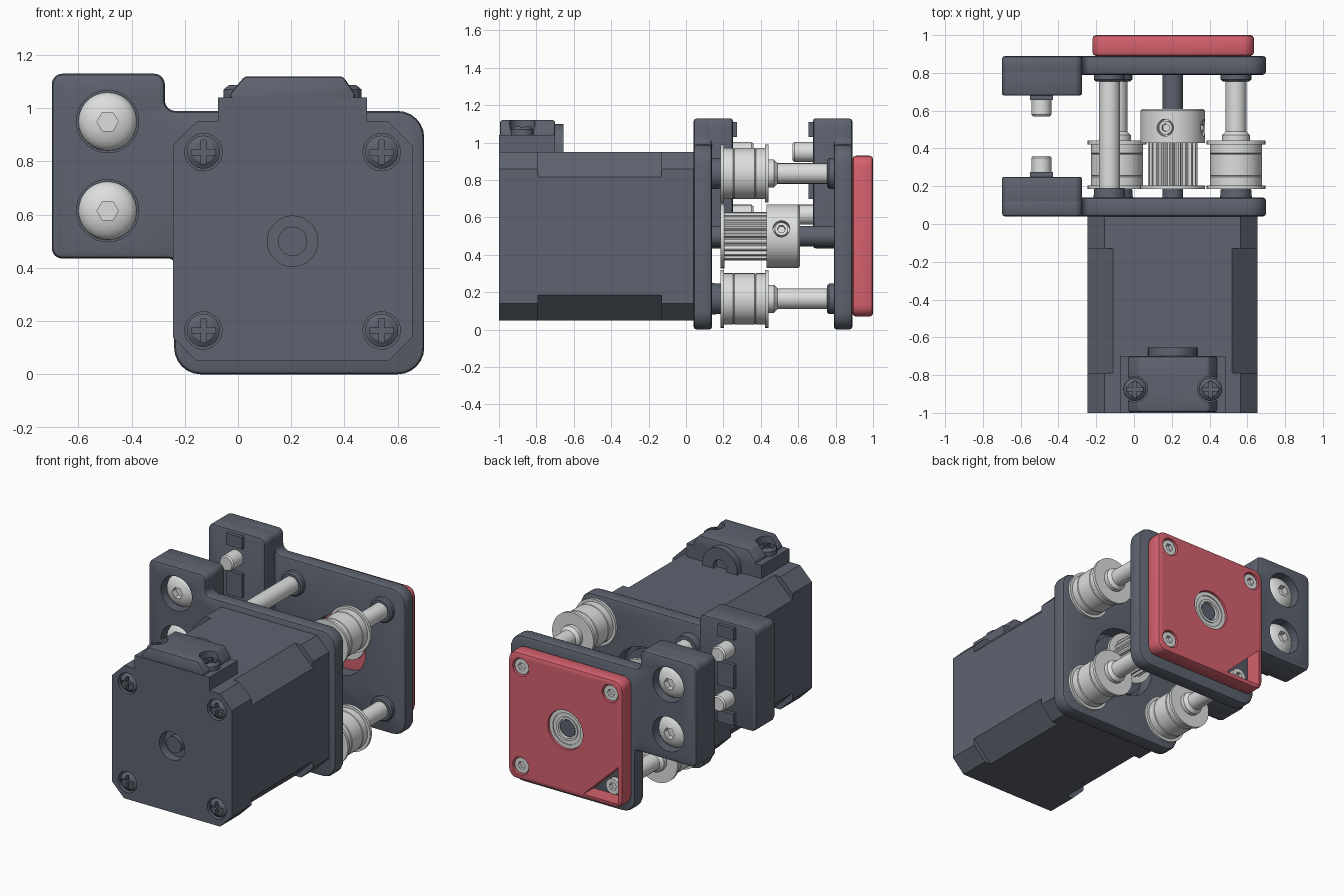
import bpy, bmesh, math
from mathutils import Vector

if "Cube" in bpy.data.objects:
    bpy.data.objects.remove(bpy.data.objects["Cube"])


def material(name, rgb):
    m = bpy.data.materials.new(name)
    m.use_nodes = True
    m.diffuse_color = (*rgb, 1)
    m.node_tree.nodes["Principled BSDF"].inputs["Base Color"].default_value = (*rgb, 1)
    return m


DARK = material("slate grey", (0.11, 0.125, 0.16))
LIGHT = material("light metal", (0.72, 0.73, 0.73))
RED = material("coral red", (0.67, 0.12, 0.155))
parts = []


def build(name, bm, mat, bevel=0):
    bmesh.ops.recalc_face_normals(bm, faces=bm.faces)
    me = bpy.data.meshes.new(name)
    bm.to_mesh(me)
    bm.free()
    me.materials.append(mat)
    ob = bpy.data.objects.new(name, me)
    bpy.context.collection.objects.link(ob)
    if bevel:
        mod = ob.modifiers.new("bevel", "BEVEL")
        mod.width, mod.segments, mod.limit_method = bevel, 2, "ANGLE"
        apply(ob, mod)
    parts.append(ob)
    return ob


def apply(ob, mod):
    bpy.context.view_layer.objects.active = ob
    bpy.ops.object.modifier_apply(modifier=mod.name)


def cut(ob, *cutters):
    for c in cutters:
        mod = ob.modifiers.new("cut", "BOOLEAN")
        mod.operation, mod.solver, mod.object = "DIFFERENCE", "EXACT", c
        apply(ob, mod)
        parts.remove(c)
        bpy.data.objects.remove(c)


def prism(name, outline, y0, y1, mat=DARK, bevel=0):
    # extrude an x-z outline along y
    bm = bmesh.new()
    a, b = ([bm.verts.new((x, y, z)) for x, z in outline] for y in (y0, y1))
    bm.faces.new(a)
    bm.faces.new(b)
    for i in range(len(a)):
        bm.faces.new((a[i - 1], a[i], b[i], b[i - 1]))
    return build(name, bm, mat, bevel)


def lathe(name, origin, profile, mat=DARK, axis=(0, 1, 0), segs=40):
    # revolve (radius, height) pairs about an axis
    q = Vector(axis).to_track_quat("Z", "Y")
    bm = bmesh.new()
    rings = []
    for r, h in profile:
        ring = []
        for i in range(segs):
            t = math.tau * i / segs
            p = q @ Vector((r * math.cos(t), r * math.sin(t), h))
            ring.append(bm.verts.new(Vector(origin) + p))
        rings.append(ring)
    for a, b in zip(rings, rings[1:]):
        for i in range(segs):
            bm.faces.new((a[i - 1], a[i], b[i], b[i - 1]))
    bm.faces.new(rings[0])
    bm.faces.new(rings[-1])
    return build(name, bm, mat)


def rod(name, x, z, r, y0, y1, mat=DARK, segs=40):
    return lathe(name, (x, 0, z), [(r, y0), (r, y1)], mat, segs=segs)


def rect(x0, x1, z0, z1):
    return [(x0, z0), (x1, z0), (x1, z1), (x0, z1)]


def rounded(points, radii, steps=6):
    # round right-angled corners (steps=1 gives chamfers)
    out = []
    for i, p in enumerate(points):
        p, r = Vector(p), radii[i]
        d1 = (Vector(points[i - 1]) - p).normalized()
        d2 = (Vector(points[(i + 1) % len(points)]) - p).normalized()
        for k in range(steps + 1):
            a = math.pi / 2 * k / steps
            out.append(p + (d1 + d2) * r - (d2 * math.cos(a) + d1 * math.sin(a)) * r)
    return out


CX, CZ = 0.205, 0.5
CORNERS = [(x, z) for x in (-0.13, 0.54) for z in (0.165, 0.835)]

# motor body: end caps with small chamfers, core with larger ones
body = rect(-0.245, 0.655, 0.05, 0.95)
front_cap = prism("motor_front_cap", rounded(body, [0.09] * 4, 1), -1, -0.79)
prism("motor_core", rounded(body, [0.135] * 4, 1), -0.79, -0.13)
prism("motor_rear_cap", rounded(body, [0.09] * 4, 1), -0.13, 0.04)
rod("motor_boss", CX, CZ, 0.2, 0.03, 0.09)
cut(front_cap, rod("cutter", CX, CZ, 0.095, -1.1, -0.94),
    *[rod("cutter", x, z, 0.07, -1.1, -0.96) for x, z in CORNERS])
rod("shaft_end", CX, CZ, 0.055, -0.98, -0.9)

# motor screws with cross recess
for x, z in CORNERS:
    s = lathe("motor_screw", (x, 0, z), [(0.04, -1.0), (0.062, -0.985), (0.062, -0.94)])
    cut(s, prism("cutter", rect(x - 0.045, x + 0.045, z - 0.01, z + 0.01), -1.1, -0.975),
        prism("cutter", rect(x - 0.01, x + 0.01, z - 0.045, z + 0.045), -1.1, -0.975))

# cable connector housing on top of the motor
prism("connector_base", rect(-0.075, 0.485, 0.94, 1.04), -1, -0.7)
tower = prism("connector_tower", [(-0.03, 1.0), (0.44, 1.0), (0.44, 1.055), (0.395, 1.12),
                                  (0.025, 1.12), (-0.03, 1.055)], -0.995, -0.7, DARK, 0.012)
arch = [(CX + 0.13 * math.cos(math.pi * i / 16), 0.97 + 0.13 * math.sin(math.pi * i / 16))
        for i in range(17)]
collar = prism("cable_outlet", [(0.335, 0.94)] + arch + [(0.075, 0.94)], -0.72, -0.655)
cut(collar, rod("cutter", CX, 0.97, 0.05, -0.69, -0.6))
for x in (0.005, 0.405):
    top = (x, -0.875, 0)
    cut(tower, lathe("cutter", top, [(0.068, 1.041), (0.068, 1.3)], axis=(0, 0, 1)))
    s = lathe("connector_screw", top, [(0.06, 1.02), (0.06, 1.07), (0.04, 1.087)], axis=(0, 0, 1))
    for w, d in ((0.045, 0.009), (0.009, 0.045)):
        cut(s, prism("cutter", rect(x - w, x + w, 1.068, 1.2), -0.875 - d, -0.875 + d))

# two mounting plates, the rear one mirroring the front one
outline = rounded([(-0.24, 0), (0.7, 0), (0.7, 0.99), (-0.275, 0.99), (-0.275, 1.13),
                   (-0.7, 1.13), (-0.7, 0.435), (-0.24, 0.435)],
                  [0.1, 0.1, 0.1, 0.04, 0.04, 0.04, 0.04, 0.02])
for side, hole in (("front", 0.23), ("rear", 0.2)):
    def Y(y):
        return y if side == "front" else 0.93 - y
    plate = prism(side + "_plate", outline, Y(0.04), Y(0.14), DARK, 0.018)
    cut(plate, rod("cutter", CX, CZ, hole, Y(-0.1), Y(0.3)))
    block = prism(side + "_clamp_block", rounded(rect(-0.7, -0.275, 0.435, 1.13), [0.04] * 4),
                  Y(0.07), Y(0.25), DARK, 0.012)
    for z in (0.95, 0.615):
        for ob in (plate, block):
            cut(ob, rod("cutter", -0.49, z, 0.117, Y(0.0), Y(0.125)))
        dome = [(0.11 * math.cos(a), Y(0.105 - 0.06 * math.sin(a)))
                for a in [math.radians(d) for d in range(0, 85, 12)]]
        head = lathe(side + "_clamp_screw_head", (-0.49, 0, z), [(0.11, Y(0.13))] + dome, LIGHT)
        cut(head, rod("cutter", -0.49, z, 0.04, Y(0.0), Y(0.09), LIGHT, 6))
        lathe(side + "_clamp_screw_tip", (-0.49, 0, z),
              [(0.053, Y(0.2)), (0.053, Y(0.35)), (0.045, Y(0.36))], LIGHT)
    for z0, z1 in ((1.03, 1.11), (0.7, 0.86), (0.45, 0.53)):
        prism(side + "_clamp_rib", rect(-0.55, -0.43, z0, z1), Y(0.22), Y(0.274))

# drive shaft and toothed pulley
rod("drive_shaft", CX, CZ, 0.055, 0.05, 0.975)
teeth = []
for i in range(80):
    r = 0.13 if i % 4 < 2 else 0.113
    t = math.tau * i / 80
    teeth.append((CX + r * math.cos(t), CZ + r * math.sin(t)))
prism("pulley_teeth", teeth, 0.19, 0.44, LIGHT)
rod("pulley_flange", CX, CZ, 0.172, 0.185, 0.205, LIGHT)
hub = lathe("pulley_hub", (CX, 0, CZ), [(0.17, 0.43), (0.17, 0.6), (0.16, 0.61)], LIGHT, segs=56)
for axis in ((-0.24, 0, 0.97), (0.97, 0, 0.24)):
    at = (CX, 0.51, CZ)
    cut(hub, lathe("cutter", at, [(0.045, 0.12), (0.045, 0.3)], LIGHT, axis, 24))
    s = lathe("set_screw", at, [(0.036, 0.1), (0.036, 0.16)], LIGHT, axis, 24)
    cut(s, lathe("cutter", at, [(0.022, 0.135), (0.022, 0.3)], LIGHT, axis, 6))

# corner columns: three carry idlers, one is a plain spacer
for x, z in CORNERS:
    plain = (x < 0 and z > 0.5)
    cx = -0.09 if x < 0 and not plain else x
    lathe("front_collar", (cx, 0, z), [(0.085, 0.13), (0.08, 0.19)])
    lathe("rear_collar", (cx, 0, z), [(0.072, 0.755), (0.082, 0.765), (0.082, 0.8)])
    rod("spacer", cx, z, 0.055, 0.18, 0.77, LIGHT)
    if not plain:
        lathe("idler", (cx, 0, z), [(0.155, 0.185), (0.155, 0.203), (0.137, 0.203),
              (0.137, 0.25), (0.133, 0.254), (0.137, 0.258), (0.137, 0.367), (0.133, 0.371),
              (0.137, 0.375), (0.137, 0.422), (0.155, 0.422), (0.155, 0.442)], LIGHT, segs=48)
        lathe("idler_washer", (cx, 0, z), [(0.075, 0.43), (0.075, 0.47), (0.055, 0.49)], LIGHT)

# rear cover with bearing, screws and a triangular access window
cover = prism("rear_cover", rounded(rect(-0.22, 0.635, 0.07, 0.93), [0.06] * 4),
              0.89, 1.0, RED, 0.018)
cut(cover, rod("cutter", CX, CZ, 0.132, 0.8, 1.1, RED),
    prism("cutter", [(-0.19, 0.1), (0.07, 0.1), (-0.19, 0.35)], 0.8, 1.1, RED))
lathe("bearing", (CX, 0, CZ), [(0.13, 0.88), (0.13, 0.985), (0.105, 0.985), (0.105, 0.978),
      (0.08, 0.978), (0.08, 0.985), (0.064, 0.985), (0.064, 0.955)], LIGHT)
for x, z in CORNERS:
    window = x < 0 and z < 0.5
    x, top = (-0.095, 0.92) if window else (x, 0.99)
    if not window:
        cut(cover, rod("cutter", x, z, 0.06, 0.95, 1.1, RED))
    s = rod("cover_screw", x, z, 0.052, top - 0.06, top, LIGHT, 24)
    cut(s, rod("cutter", x, z, 0.027, top - 0.025, 1.1, LIGHT, 6))

# smooth round surfaces, keep edges sharp
for ob in bpy.context.selected_objects:
    ob.select_set(False)
for ob in parts:
    ob.select_set(True)
bpy.context.view_layer.objects.active = parts[0]
bpy.ops.object.shade_smooth_by_angle()
